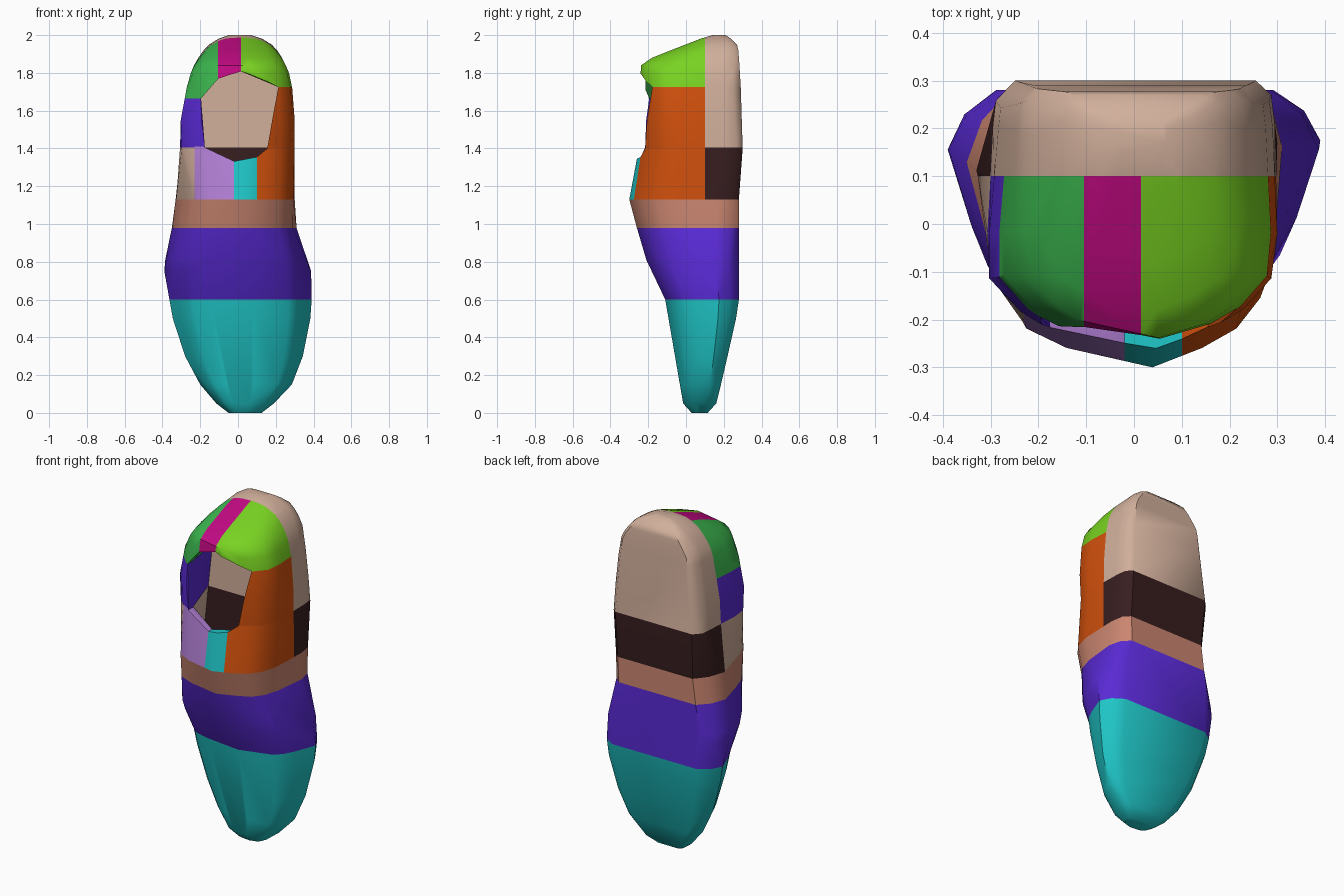
import bpy, bmesh, math
from mathutils import Vector

cube = bpy.data.objects.get("Cube")
if cube:
    bpy.data.objects.remove(cube, do_unlink=True)

COLOURS = {
    "teal": (0.014, 0.56, 0.57), "violet": (0.10, 0.023, 0.66),
    "salmon": (0.60, 0.24, 0.165), "dark brown": (0.040, 0.013, 0.014),
    "tan": (0.64, 0.43, 0.33), "lavender": (0.45, 0.215, 0.67),
    "orange": (0.65, 0.082, 0.004), "green": (0.043, 0.46, 0.075),
    "magenta": (0.55, 0.003, 0.23), "lime": (0.19, 0.65, 0.016),
}
MATERIALS = {}
for name, rgb in COLOURS.items():
    mat = bpy.data.materials.new(name)
    mat.use_nodes = True
    mat.diffuse_color = (*rgb, 1)
    mat.node_tree.nodes["Principled BSDF"].inputs["Base Color"].default_value = (*rgb, 1)
    MATERIALS[name] = mat


def half_ring(t):
    """One side of a D-shaped section, front to back.
    Positive t narrows the front, negative t squares it and narrows the back."""
    a, b = max(t, 0), max(-t, 0)
    r = abs(t)
    return [(0.52 - 0.10 * a + 0.08 * b, 0.07 - 0.02 * b), (0.74 - 0.06 * t, 0.14 - 0.02 * b),
            (min(1, 0.91 - 0.12 * t), 0.25), (1 - 0.12 * a, 0.42),
            (1 - 0.08 * b, 0.83 - 0.1 * a), (0.97 - 0.06 * r, 0.96 - 0.07 * r), (0.88 - 0.14 * r, 1)]


def ring(z, xl, xr, yf, yb, t_left, t_right):
    left = [(-u, v) for u, v in reversed(half_ring(t_left))]
    uv = [(0.17, 0)] + half_ring(t_right) + left
    cx, hx = (xl + xr) / 2, (xr - xl) / 2
    return [Vector((cx + u * hx, yf + v * (yb - yf), z)) for u, v in uv]


def add_object(name, bm):
    bmesh.ops.recalc_face_normals(bm, faces=bm.faces)
    mesh = bpy.data.meshes.new(name)
    bm.to_mesh(mesh)
    bm.free()
    obj = bpy.data.objects.new(name, mesh)
    bpy.context.collection.objects.link(obj)
    return obj


def loft(name, rings):
    bm = bmesh.new()
    loops = [[bm.verts.new(p) for p in r] for r in rings]
    n = len(loops[0])
    for a, b in zip(loops, loops[1:]):
        for i in range(n):
            j = (i + 1) % n
            bm.faces.new((a[i], a[j], b[j], b[i]))
    bm.faces.new(loops[0][::-1])
    bm.faces.new(loops[-1])
    return add_object(name, bm)


# Outer form, toe down: z, left x, right x, front y, back y, left and right taper
rows = [
    (0.00, -0.05, 0.125, 0.03, 0.115, 1, 1), (0.05, -0.115, 0.19, -0.015, 0.16, 1, 1),
    (0.15, -0.20, 0.285, -0.03, 0.185, 1, 1), (0.30, -0.28, 0.343, -0.05, 0.22, 1, 1),
    (0.50, -0.345, 0.383, -0.09, 0.265, 1, 1), (0.60, -0.363, 0.39, -0.11, 0.28, 1, 1),
    (0.75, -0.39, 0.387, -0.18, 0.28, 1, 1), (0.81, -0.385, 0.363, -0.21, 0.28, 1, 0.9),
    (0.98, -0.35, 0.31, -0.26, 0.28, 1.1, 0.5), (1.13, -0.33, 0.30, -0.30, 0.28, 1.2, 0.2),
    (1.40, -0.307, 0.30, -0.25, 0.30, -0.5, -0.2), (1.55, -0.303, 0.30, -0.25, 0.295, -0.8, -0.4),
    (1.72, -0.272, 0.287, -0.242, 0.29, -0.8, -0.5), (1.80, -0.25, 0.27, -0.24, 0.285, -0.3, -0.4),
    (1.84, -0.233, 0.253, -0.238, 0.283, 0.1, -0.1), (1.88, -0.21, 0.233, -0.18, 0.28, 0.3, 0.1),
    (1.92, -0.182, 0.207, -0.08, 0.277, 0.5, 0.3), (1.95, -0.153, 0.178, 0.00, 0.27, 0.5, 0.4),
    (1.98, -0.105, 0.13, 0.075, 0.24, 0.5, 0.5), (2.00, -0.05, 0.07, 0.14, 0.21, 0.5, 0.5),
]
shell = loft("shell", [ring(*r) for r in rows])

# Hollow for the foot, leaving a thin wall
W = 0.035
inner = [(z, a + W, b - W, c + W, d - W, t, s)
         for z, a, b, c, d, t, s in rows if 0.9 < z < 1.86]
cavity = loft("cavity_cutter", [ring(*r) for r in inner])

# Foot opening through the front
hole = [(-0.185, 1.41), (-0.03, 1.33), (0.10, 1.355), (0.155, 1.40), (0.19, 1.60),
        (0.215, 1.73), (0.02, 1.81), (-0.10, 1.775), (-0.20, 1.66)]
opening = loft("opening_cutter", [[Vector((x, y, z)) for x, z in hole] for y in (-0.5, 0.02)])

for cutter in (cavity, opening):
    mod = shell.modifiers.new("cut", 'BOOLEAN')
    mod.operation = 'DIFFERENCE'
    mod.solver = 'EXACT'
    mod.object = cutter
    bpy.context.view_layer.objects.active = shell
    bpy.ops.object.modifier_apply(modifier=mod.name)
    bpy.data.objects.remove(cutter, do_unlink=True)

# Panels: each is the convex solid of the shell inside a box (x, y, z ranges)
ALL, SEAM = (-9, 9), 0.10
FRONT, BACK = (-9, SEAM), (SEAM, 9)
panels = [
    ("toe", "teal", ALL, ALL, (-9, 0.60)),
    ("instep", "violet", ALL, ALL, (0.60, 0.98)),
    ("waist_band", "salmon", ALL, ALL, (0.98, 1.13)),
    ("sole_block", "dark brown", ALL, BACK, (1.13, 1.405)),
    ("heel_block", "tan", ALL, BACK, (1.405, 9)),
    ("right_side_low", "tan", (-9, -0.23), FRONT, (1.13, 1.405)),
    ("tongue_right", "lavender", (-0.23, -0.02), (-9, -0.02), (1.13, 1.41)),
    ("tongue_middle", "teal", (-0.02, 0.10), (-9, -0.02), (1.13, 1.41)),
    ("left_side_low", "orange", (0.10, 9), FRONT, (1.13, 1.40)),
    ("left_side_high", "orange", (0.10, 9), FRONT, (1.40, 1.725)),
    ("right_side_high", "violet", (-9, -0.10), FRONT, (1.405, 1.665)),
    ("collar_right", "green", (-9, -0.105), FRONT, (1.665, 9)),
    ("collar_middle", "magenta", (-0.105, 0.015), FRONT, (1.72, 9)),
    ("collar_left", "lime", (0.015, 9), FRONT, (1.725, 9)),
]
for name, colour, *box in panels:
    bm = bmesh.new()
    bm.from_mesh(shell.data)
    for axis, limits in enumerate(box):
        for sign, limit in zip((-1, 1), limits):
            point, normal = Vector(), Vector()
            point[axis], normal[axis] = limit, sign
            bmesh.ops.bisect_plane(bm, geom=bm.verts[:] + bm.edges[:] + bm.faces[:], dist=1e-5,
                                   plane_co=point, plane_no=normal, clear_outer=True)
    # Keep only the points, then wrap them in a closed convex skin
    bmesh.ops.delete(bm, geom=bm.edges[:], context='EDGES_FACES')
    bmesh.ops.remove_doubles(bm, verts=bm.verts[:], dist=0.002)
    bmesh.ops.convex_hull(bm, input=bm.verts[:])
    bmesh.ops.delete(bm, geom=[v for v in bm.verts if not v.link_faces], context='VERTS')
    part = add_object(name, bm)
    part.data.materials.append(MATERIALS[colour])

    # Soft curves with crisp seams
    for o in bpy.context.selected_objects:
        o.select_set(False)
    part.select_set(True)
    bpy.context.view_layer.objects.active = part
    bpy.ops.object.shade_smooth_by_angle(angle=math.radians(40))

bpy.data.objects.remove(shell, do_unlink=True)
